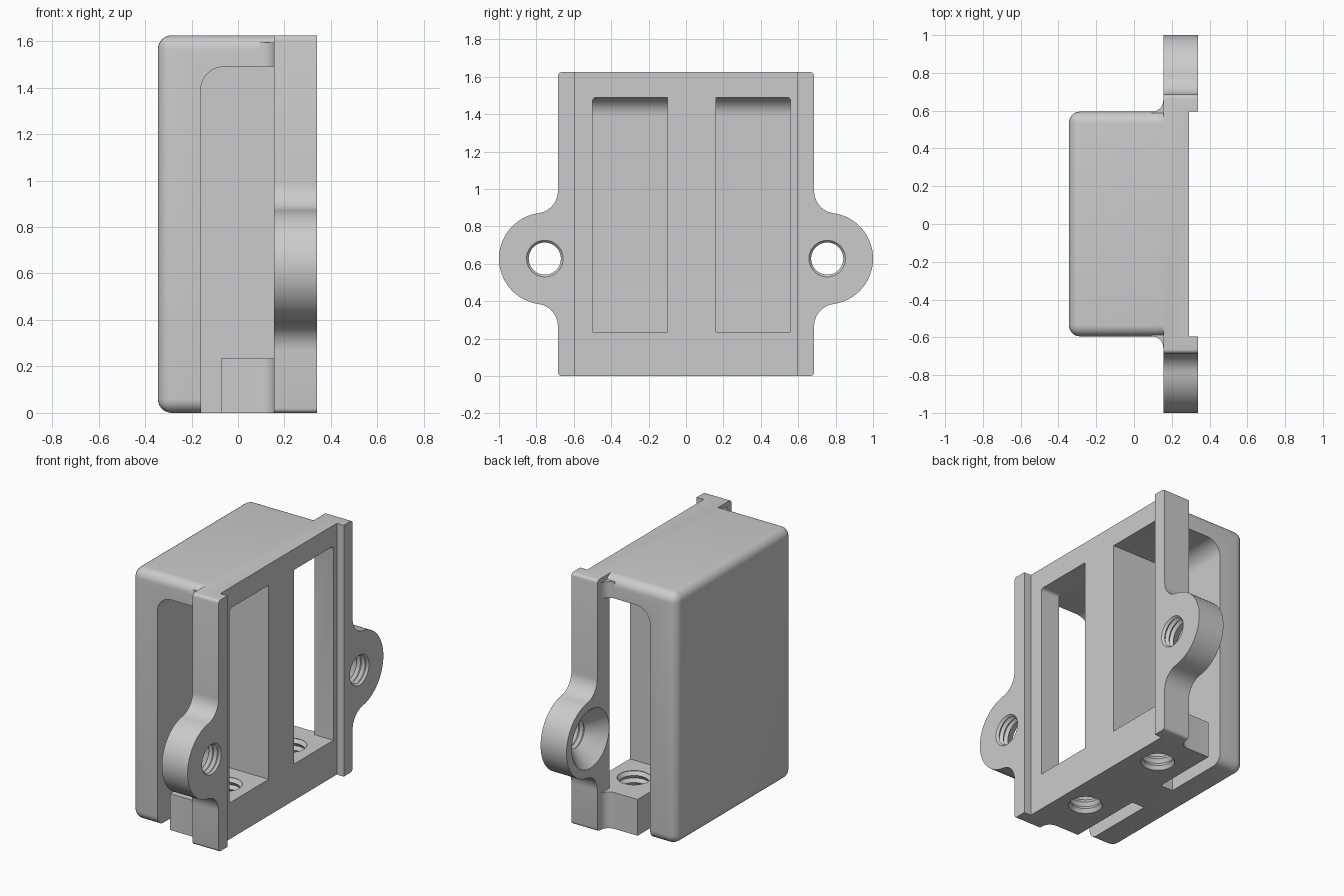
import bpy, bmesh
from math import cos, sin, pi, radians, atan2, hypot, sqrt
from mathutils import Vector

cube = bpy.data.objects.get("Cube")
if cube:
    bpy.data.objects.remove(cube, do_unlink=True)

grey = bpy.data.materials.new("light grey plastic")
grey.use_nodes = True
GREY = (0.6, 0.6, 0.6, 1)
grey.diffuse_color = GREY
grey.node_tree.nodes["Principled BSDF"].inputs["Base Color"].default_value = GREY

# Main dimensions
HEIGHT = 1.625
HALF_BODY, HALF_FLANGE = 0.595, 0.685
BACK, PLATE, FACE, FRONT = -0.345, 0.155, 0.29, 0.34
POCKET_X, POCKET_TOP, BLOCK_TOP = -0.16, 1.49, 0.235
WEB = (-0.1, 0.16)
EAR_Y, EAR_Z, EAR_R, FILLET = 0.755, 0.628, 0.245, 0.12
COVE = 0.06


def make(name, bm):
    bmesh.ops.recalc_face_normals(bm, faces=bm.faces)
    mesh = bpy.data.meshes.new(name)
    bm.to_mesh(mesh)
    bm.free()
    mesh.materials.append(grey)
    ob = bpy.data.objects.new(name, mesh)
    bpy.context.collection.objects.link(ob)
    return ob


def place(axis, a, b, h):
    return Vector({"x": (h, a, b), "y": (a, h, b), "z": (a, b, h)}[axis])


def prism(name, points, axis, lo, hi):
    """Extrude a closed profile along an axis."""
    bm = bmesh.new()
    face = bm.faces.new([bm.verts.new(place(axis, a, b, lo)) for a, b in points])
    ext = bmesh.ops.extrude_face_region(bm, geom=[face])
    verts = [g for g in ext["geom"] if isinstance(g, bmesh.types.BMVert)]
    bmesh.ops.translate(bm, verts=verts, vec=place(axis, 0, 0, hi - lo))
    return make(name, bm)


def rect(a0, a1, b0, b1):
    return [(a0, b0), (a1, b0), (a1, b1), (a0, b1)]


def arc(a, b, r, start, end, n=10):
    angles = [radians(start + (end - start) * i / n) for i in range(n + 1)]
    return [(a + r * cos(t), b + r * sin(t)) for t in angles]


def lathe(name, profile, axis, a, b, n=40):
    """Turn a (height, radius) profile around an axis through (a, b)."""
    bm = bmesh.new()
    rings = [[bm.verts.new(place(axis, a + r * cos(2 * pi * i / n),
                                 b + r * sin(2 * pi * i / n), h))
              for i in range(n)] for h, r in profile]
    for low, high in zip(rings, rings[1:]):
        for i in range(n):
            j = (i + 1) % n
            bm.faces.new((low[i], low[j], high[j], high[i]))
    bm.faces.new(rings[0])
    bm.faces.new(rings[-1])
    return make(name, bm)


def thread(lo, hi, turns):
    step = (hi - lo) / (2 * turns)
    return [(lo + step * i, 0.101 if i % 2 else 0.086) for i in range(2 * turns + 1)]


def cut(ob, cutters):
    for c in cutters:
        mod = ob.modifiers.new("cut", "BOOLEAN")
        mod.operation, mod.solver, mod.object = "DIFFERENCE", "EXACT", c
    graph = bpy.context.evaluated_depsgraph_get()
    mesh = bpy.data.meshes.new_from_object(ob.evaluated_get(graph))
    ob.modifiers.clear()
    ob.data = mesh


# Housing: box rounded everywhere but where it meets the plate
housing = prism("housing", rect(-HALF_BODY, HALF_BODY, 0, HEIGHT), "x", BACK, PLATE)
bm = bmesh.new()
bm.from_mesh(housing.data)
edges = [e for e in bm.edges if any(v.co.x < 0 for v in e.verts)]
bmesh.ops.bevel(bm, geom=edges, offset=0.06, segments=7, profile=0.5, affect="EDGES")
bm.to_mesh(housing.data)
bm.free()

# Two pockets open to the sides and below, divided by a central web
pocket = [(POCKET_X, -0.1), (0.3, -0.1), (0.3, POCKET_TOP)]
pocket += arc(POCKET_X + 0.1, POCKET_TOP - 0.1, 0.1, 90, 180)
pockets = [prism("pocket_cutter", pocket, "y", lo, hi)
           for lo, hi in ((-0.8, WEB[0]), (WEB[1], 0.8))]
cut(housing, pockets)

# Flange plate outline with rounded ears
fy = HALF_FLANGE + FILLET
fz = sqrt((EAR_R + FILLET) ** 2 - (fy - EAR_Y) ** 2)
lean = 180 / pi * atan2(fz, fy - EAR_Y)
side = arc(HALF_FLANGE - 0.02, 0.02, 0.02, -90, 0, 4)
side += arc(fy, EAR_Z - fz, FILLET, 180, 180 - lean)
side += arc(EAR_Y, EAR_Z, EAR_R, -lean, lean, 32)[1:-1]
side += arc(fy, EAR_Z + fz, FILLET, lean - 180, -180)
side += arc(HALF_FLANGE - 0.02, HEIGHT - 0.02, 0.02, 0, 90, 4)
outline = side + [(-y, z) for y, z in reversed(side)]
plate = prism("flange_plate", outline, "x", PLATE, FRONT)

# Recessed face and the two windows
recess = prism("recess_cutter", rect(-HALF_BODY, HALF_BODY, -0.1, 2), "x", FACE, 0.5)
windows = []
for inner, outer in ((WEB[0], -0.5), (WEB[1], 0.56)):
    s = 1 if outer > 0 else -1
    shape = [(inner, POCKET_TOP), (inner, BLOCK_TOP), (outer, BLOCK_TOP)]
    shape += [(outer + s * (a - 0.02), POCKET_TOP + b - 0.02)
              for a, b in arc(0, 0, 0.02, 0, 90, 4)]
    windows.append(prism("window_cutter", shape, "x", 0, 0.5))

# Countersunk threaded holes in the ears, threaded holes in the base
ear_holes = [lathe("ear_hole_cutter", [(PLATE - 0.01, 0.2)] + thread(0.26, 0.36, 3),
                   "x", s * EAR_Y, EAR_Z) for s in (-1, 1)]
base_holes = [lathe("base_hole_cutter", thread(-0.02, BLOCK_TOP + 0.02, 6),
                    "z", 0.12, y) for y in (-0.3, 0.36)]
cut(plate, [recess] + windows + ear_holes + base_holes)

# Base block, coved out to the flange
cove = arc(PLATE - COVE, HALF_BODY + COVE, COVE, -90, 0, 8)
block_shape = [(-0.07, HALF_BODY)] + cove
block_shape += [(x, -y) for x, y in reversed(block_shape)]
block = prism("base_block", block_shape, "z", 0, BLOCK_TOP)
cut(block, base_holes)

# Coves between the top wall and the flange
parts = [housing, plate, block]
for s, label in ((1, "left"), (-1, "right")):
    shape = [(x, s * y) for x, y in cove + [(PLATE, HALF_BODY - 0.02),
                                           (PLATE - COVE, HALF_BODY - 0.02)]]
    parts.append(prism("top_cove_" + label, shape, "z", POCKET_TOP, HEIGHT - 0.03))

for c in pockets + [recess] + windows + ear_holes + base_holes:
    bpy.data.objects.remove(c, do_unlink=True)

# Smooth the rounds, keep the edges crisp
bpy.ops.object.select_all(action="DESELECT")
for ob in parts:
    ob.select_set(True)
bpy.context.view_layer.objects.active = housing
bpy.ops.object.shade_smooth_by_angle(angle=radians(30))
